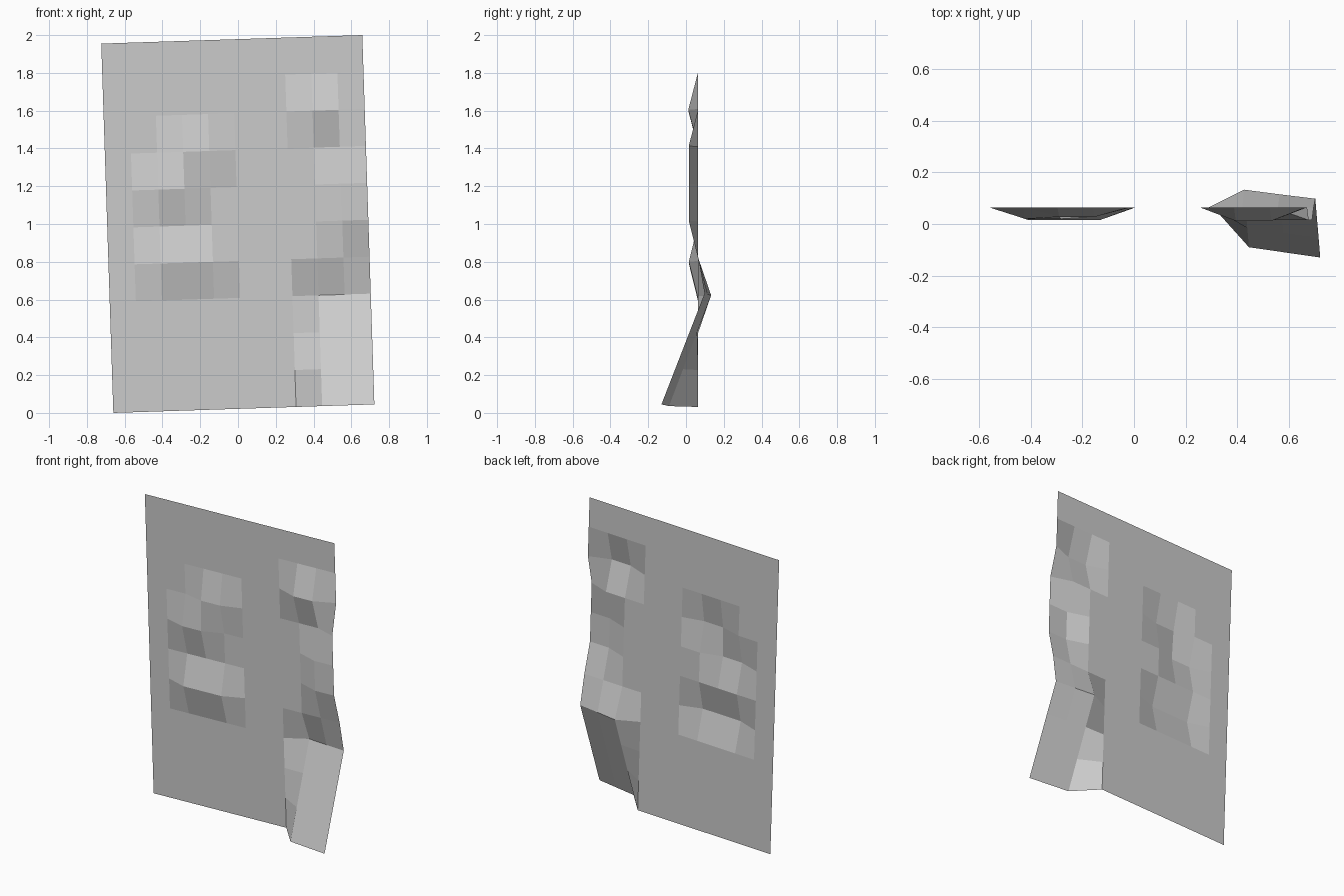
import bpy, bmesh
from mathutils import Vector

if "Cube" in bpy.data.objects:
    bpy.data.objects.remove(bpy.data.objects["Cube"])

N = 10
BASE = 0.064                      # depth of the undisturbed sheet
ORIGIN = Vector((-0.66, 0, 0.0))
U = Vector((0.1382, 0, 0.0045))   # one column step (slightly tilted)
V = Vector((-0.0064, 0, 0.1955))  # one row step

# Dents: (row, columns, depth)
dents = {}
for row, cols, y in [
    (7, (3, 4), 0.028), (6, (2, 3), 0.02), (4, (2, 3, 4), 0.015),   # left patch
    (8, (8, 9), 0.012), (7, (10,), 0.015), (6, (9, 10), 0.015),     # right edge
    (5, (9, 10), 0.015),
]:
    for c in cols:
        dents[c, row] = y

# Bent flap at the lower right corner
top, bottom = {8: 0.133, 9: 0.115, 10: 0.098}, {8: -0.09, 9: -0.11, 10: -0.13}
for c in top:
    for row in range(4):
        dents[c, row] = bottom[c] + (top[c] - bottom[c]) * row / 3

# Sheet grid
bm = bmesh.new()
grid = []
for j in range(N + 1):
    line = []
    for i in range(N + 1):
        p = ORIGIN + U * i + V * j
        p.y = dents.get((i, j), BASE)
        line.append(bm.verts.new(p))
    grid.append(line)
for j in range(N):
    for i in range(N):
        bm.faces.new((grid[j][i], grid[j][i + 1], grid[j + 1][i + 1], grid[j + 1][i]))
mesh = bpy.data.meshes.new("dented_panel")
bm.to_mesh(mesh)
bm.free()
bpy.context.collection.objects.link(bpy.data.objects.new("dented_panel", mesh))
